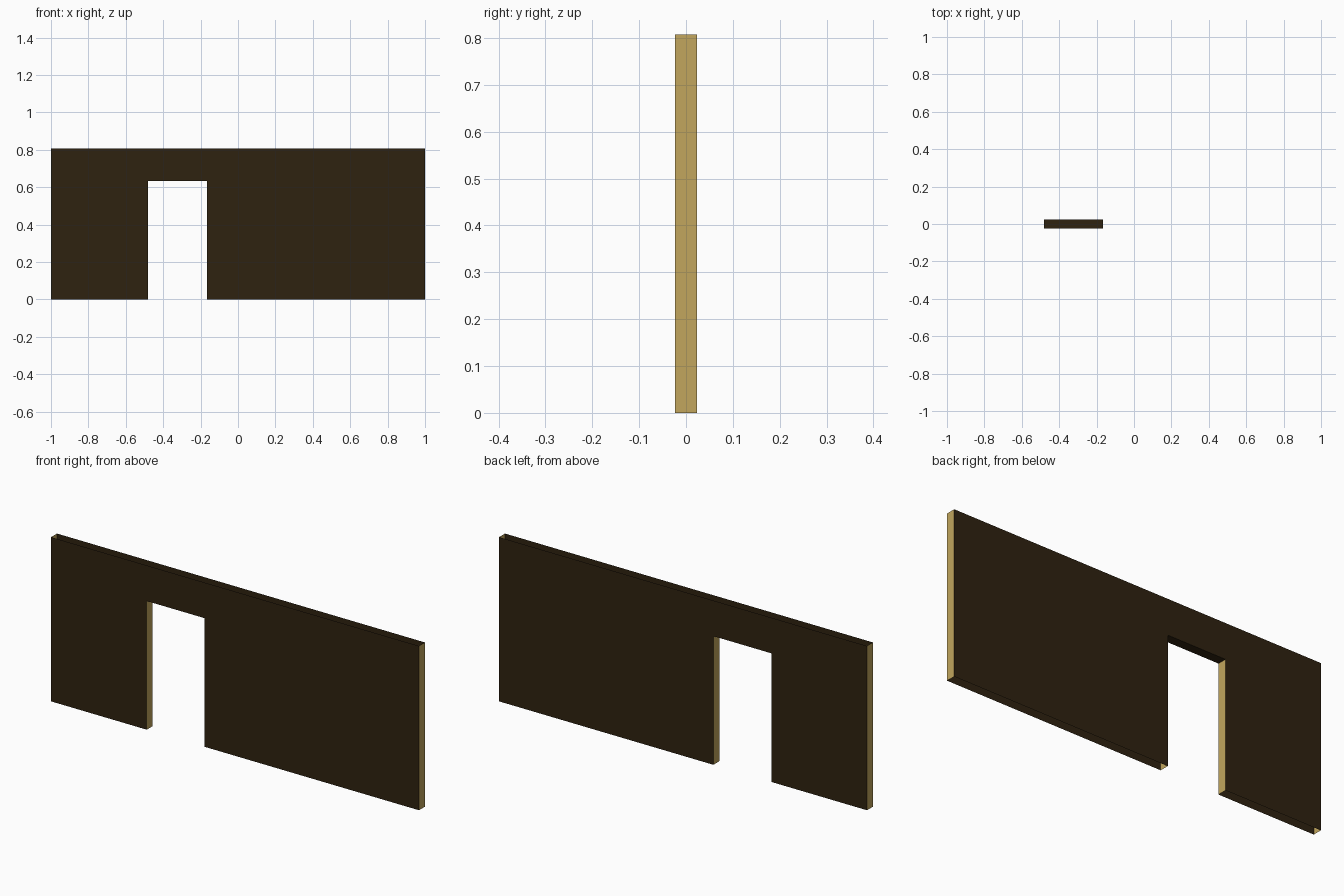
import bpy, bmesh

if "Cube" in bpy.data.objects:
    bpy.data.objects.remove(bpy.data.objects["Cube"])

HEIGHT, HALF_T = 0.807, 0.023
DOOR_L, DOOR_R, DOOR_H = -0.48, -0.165, 0.632


def material(name, color):
    m = bpy.data.materials.new(name)
    m.diffuse_color = (*color, 1)
    m.use_nodes = True
    m.node_tree.nodes["Principled BSDF"].inputs["Base Color"].default_value = m.diffuse_color
    return m


# Wall outline with a doorway notch, counter-clockwise seen from the front
outline = [(-1, 0), (DOOR_L, 0), (DOOR_L, DOOR_H), (DOOR_R, DOOR_H),
           (DOOR_R, 0), (1, 0), (1, HEIGHT), (-1, HEIGHT)]

bm = bmesh.new()
front = [bm.verts.new((x, -HALF_T, z)) for x, z in outline]
back = [bm.verts.new((x, HALF_T, z)) for x, z in outline]

# Front and back panels
bm.faces.new(front)
bm.faces.new(back[::-1])

# Ends, door jambs and lintel underside; wall top and base stay open
for i, (x, z) in enumerate(outline):
    j = (i + 1) % len(outline)
    if z == outline[j][1] and z in (0, HEIGHT):
        continue
    bm.faces.new((front[j], front[i], back[i], back[j]))

# Faces pointing sideways are tan, the rest dark brown
bm.normal_update()
for f in bm.faces:
    f.material_index = 1 if abs(f.normal.x) > 0.5 else 0
bmesh.ops.triangulate(bm, faces=[f for f in bm.faces if len(f.verts) > 4])

mesh = bpy.data.meshes.new("doorway_wall")
bm.to_mesh(mesh)
bm.free()
mesh.materials.append(material("dark brown", (0.028, 0.0160, 0.0050)))
mesh.materials.append(material("tan edge", (0.54, 0.38, 0.11)))
wall = bpy.data.objects.new("doorway_wall", mesh)
bpy.context.collection.objects.link(wall)
